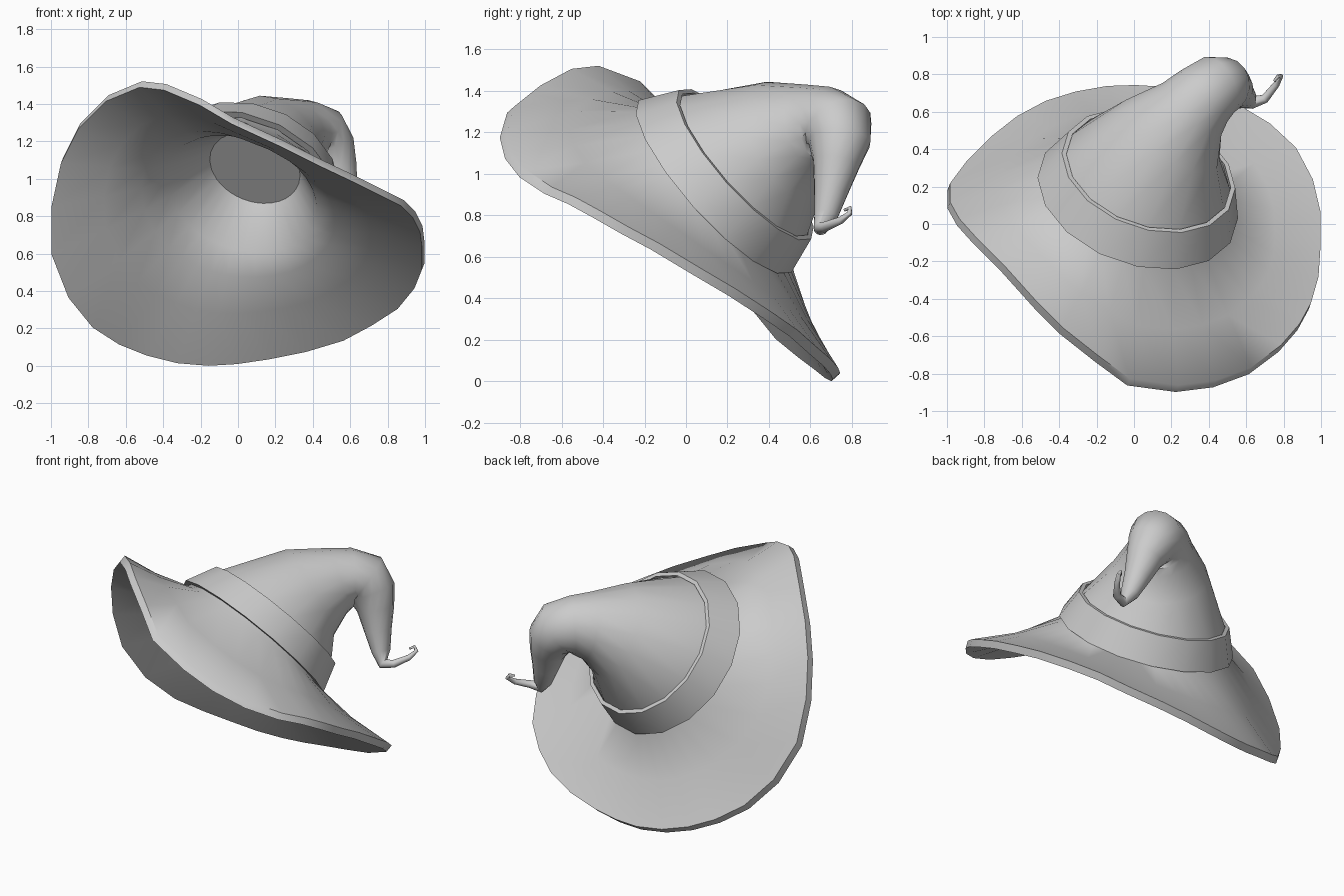
import bpy, bmesh, math
from mathutils import Vector

if "Cube" in bpy.data.objects:
    bpy.data.objects.remove(bpy.data.objects["Cube"])

AXIS = Vector((0.26, 0.72, 0.64)).normalized()   # direction of the crown
BASE = Vector((0.02, 0.14, 0.94))                # centre of the head opening
TOP = Vector((0.078, 0.285, 1.045))              # centre of the band's upper edge


def loft(name, rings, cap_start=False, cap_end=False, wrap=False, angle=40):
    bm = bmesh.new()
    loops = [[bm.verts.new(p) for p in ring] for ring in rings]
    n = len(loops[0])
    pairs = list(zip(loops, loops[1:])) + ([(loops[-1], loops[0])] if wrap else [])
    for a, b in pairs:
        for i in range(n):
            j = (i + 1) % n
            bm.faces.new((a[i], a[j], b[j], b[i]))
    if cap_start:
        bm.faces.new(loops[0][::-1])
    if cap_end:
        bm.faces.new(loops[-1])
    bmesh.ops.recalc_face_normals(bm, faces=bm.faces)
    me = bpy.data.meshes.new(name)
    bm.to_mesh(me)
    bm.free()
    ob = bpy.data.objects.new(name, me)
    bpy.context.collection.objects.link(ob)
    bpy.ops.object.select_all(action='DESELECT')
    ob.select_set(True)
    bpy.context.view_layer.objects.active = ob
    bpy.ops.object.shade_smooth_by_angle(angle=math.radians(angle))
    return ob


def circle(centre, radius, normal, ref, segs=16):
    u = (ref - normal * ref.dot(normal)).normalized()
    v = normal.cross(u)
    return [centre + radius * (u * math.cos(2 * math.pi * i / segs) + v * math.sin(2 * math.pi * i / segs))
            for i in range(segs)]


# Brim: wavy rim outline joined to the round head opening
rim = [(-0.03, -0.845, 1.31), (0.23, -0.88, 1.19), (0.43, -0.855, 1.09), (0.62, -0.785, 1.0),
       (0.78, -0.665, 0.92), (0.88, -0.55, 0.87), (0.94, -0.44, 0.81), (0.98, -0.3, 0.73),
       (0.99, -0.15, 0.65), (0.99, 0.05, 0.53),
       (0.95, 0.22, 0.43), (0.86, 0.39, 0.32), (0.72, 0.52, 0.23), (0.57, 0.61, 0.15),
       (0.37, 0.68, 0.09), (0.17, 0.715, 0.05), (0.0, 0.725, 0.025), (-0.15, 0.72, 0.016),
       (-0.32, 0.69, 0.03), (-0.48, 0.64, 0.07), (-0.63, 0.56, 0.13), (-0.77, 0.45, 0.22),
       (-0.9, 0.32, 0.38), (-0.99, 0.2, 0.61), (-0.99, 0.1, 0.87), (-0.94, 0.01, 1.1),
       (-0.85, -0.09, 1.28), (-0.7, -0.24, 1.43), (-0.52, -0.44, 1.505), (-0.39, -0.57, 1.49),
       (-0.2, -0.72, 1.41)]
rim = [Vector(p) for p in rim]
dirs = [((p - BASE) - AXIS * (p - BASE).dot(AXIS)).normalized() for p in rim]


def opening(centre, radius, front_drop=0.0):
    return [centre + d * radius - AXIS * front_drop * max(0, -d.y) for d in dirs]


def between(a, b, t, sag):
    return [p.lerp(q, t) - AXIS * sag for p, q in zip(a, b)]


rim_top = [p + AXIS * 0.025 for p in rim]
rim_low = [p - AXIS * 0.025 for p in rim]
neck_out = opening(BASE, 0.52, 0.05)
neck_in = opening(BASE - AXIS * 0.05, 0.45, 0.06)
loft("brim", [opening(BASE + AXIS * 0.08, 0.46), neck_out,
              between(neck_out, rim_top, 0.5, 0.015), rim_top, rim_low,
              between(neck_in, rim_low, 0.5, 0.015), between(neck_in, rim_low, 0.15, 0.015),
              between(neck_in, opening(TOP, 0.25), 0.15, 0.0),
              opening(Vector((0.09, 0.3, 1.06)), 0.25)], cap_end=True, angle=48)

# Crown: tapered sweep that bends over into a drooping, curled tip
path = [((0.03, 0.17, 0.96), 0.51), ((0.075, 0.285, 1.04), 0.45), ((0.2, 0.48, 1.165), 0.305),
        ((0.31, 0.615, 1.225), 0.21), ((0.375, 0.685, 1.235), 0.185), ((0.44, 0.735, 1.22), 0.172),
        ((0.485, 0.74, 1.15), 0.15), ((0.525, 0.725, 1.05), 0.115), ((0.56, 0.70, 0.92), 0.084),
        ((0.6, 0.675, 0.8), 0.058),
        ((0.635, 0.65, 0.735), 0.034), ((0.70, 0.67, 0.745), 0.024), ((0.76, 0.745, 0.775), 0.018),
        ((0.785, 0.79, 0.81), 0.013), ((0.77, 0.79, 0.835), 0.01), ((0.75, 0.765, 0.825), 0.007)]
pts = [Vector(p) for p, r in path]
rings = []
ref = Vector((1, 0, 0))
for i, (p, r) in enumerate(path):
    step_in = (pts[i] - pts[max(i - 1, 0)]).normalized()
    step_out = (pts[min(i + 1, len(pts) - 1)] - pts[i]).normalized()
    t = AXIS if i < 2 else (step_in + step_out).normalized()
    ref = (ref - t * ref.dot(t)).normalized()
    rings.append(circle(pts[i], r, t, ref))
loft("crown", rings, cap_end=True, angle=60)

# Hat band: thick flared collar around the crown
X = Vector((1, 0, 0))
loft("hat_band", [circle(BASE, 0.555, AXIS, X), circle(TOP, 0.48, AXIS, X),
                  circle(TOP, 0.455, AXIS, X), circle(BASE, 0.515, AXIS, X)], wrap=True, angle=30)
